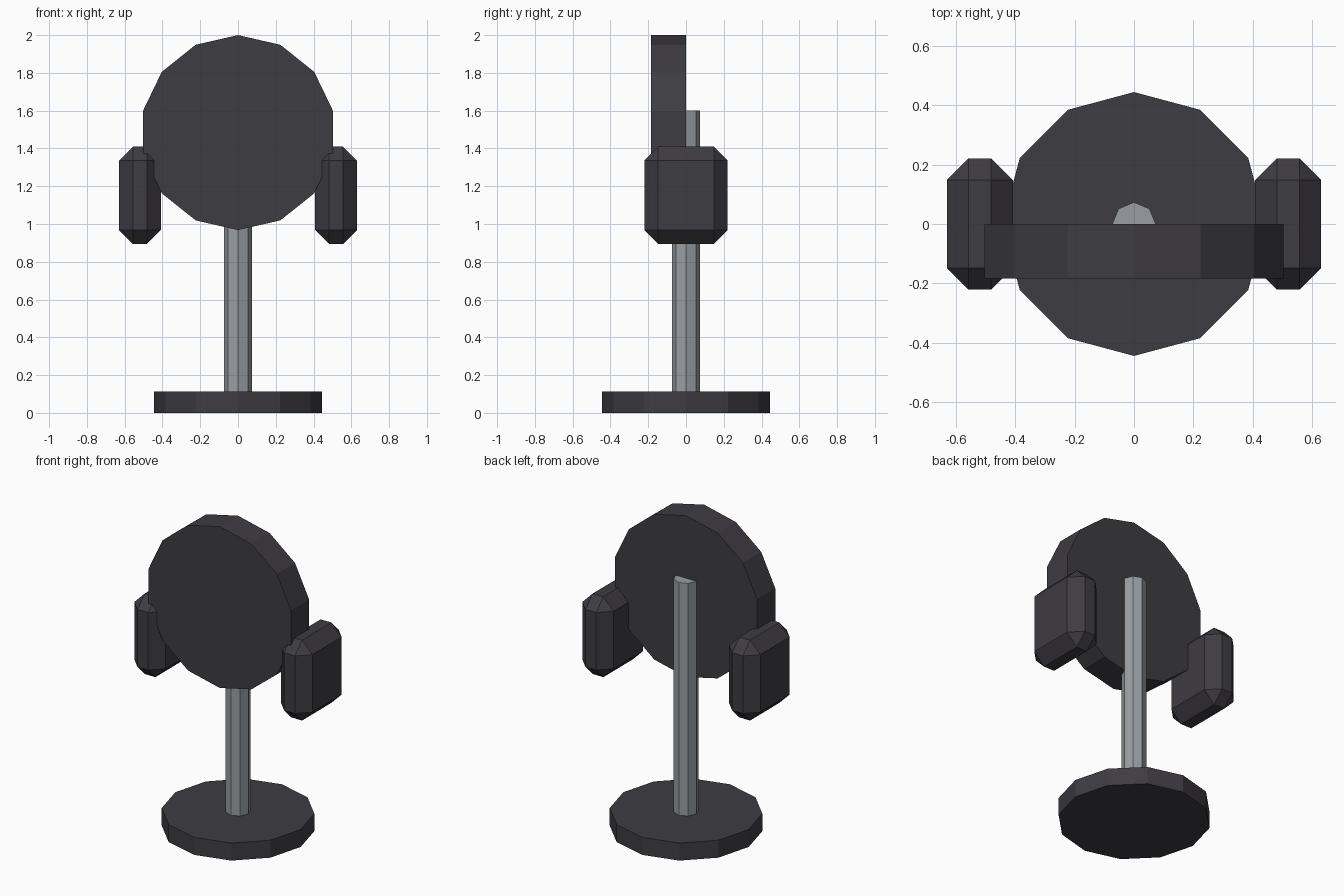
import bpy
import math

if "Cube" in bpy.data.objects:
    bpy.data.objects.remove(bpy.data.objects["Cube"])


def make_material(name, rgb):
    mat = bpy.data.materials.new(name)
    mat.diffuse_color = (*rgb, 1.0)
    mat.use_nodes = True
    mat.node_tree.nodes["Principled BSDF"].inputs["Base Color"].default_value = mat.diffuse_color
    return mat


dark = make_material("dark charcoal", (0.048, 0.045, 0.053))
metal = make_material("grey metal", (0.32, 0.34, 0.37))


def cylinder(name, sides, radius, depth, location, mat, rotation=(0, 0, 0)):
    bpy.ops.mesh.primitive_cylinder_add(vertices=sides, radius=radius, depth=depth,
                                        location=location, rotation=rotation)
    obj = bpy.context.object
    obj.name = name
    obj.data.materials.append(mat)
    return obj


# Round foot, octagonal post and upright disc
cylinder("base", 12, 0.444, 0.112, (0, 0, 0.056), dark)
cylinder("post", 8, 0.073, 1.50, (0, 0, 0.85), metal)
cylinder("disc", 14, 0.516, 0.184, (0, -0.092, 1.484), dark, (math.pi / 2, 0, 0))

# Chamfered side pads
for side, label in ((-1, "left"), (1, "right")):
    bpy.ops.mesh.primitive_cube_add(size=1, location=(side * 0.519, 0, 1.152))
    pad = bpy.context.object
    pad.name = label + "_pad"
    pad.scale = (0.222, 0.442, 0.514)
    bpy.ops.object.transform_apply(location=False, rotation=False, scale=True)
    pad.data.materials.append(dark)
    bevel = pad.modifiers.new("chamfer", 'BEVEL')
    bevel.width = 0.073
    bevel.segments = 1
